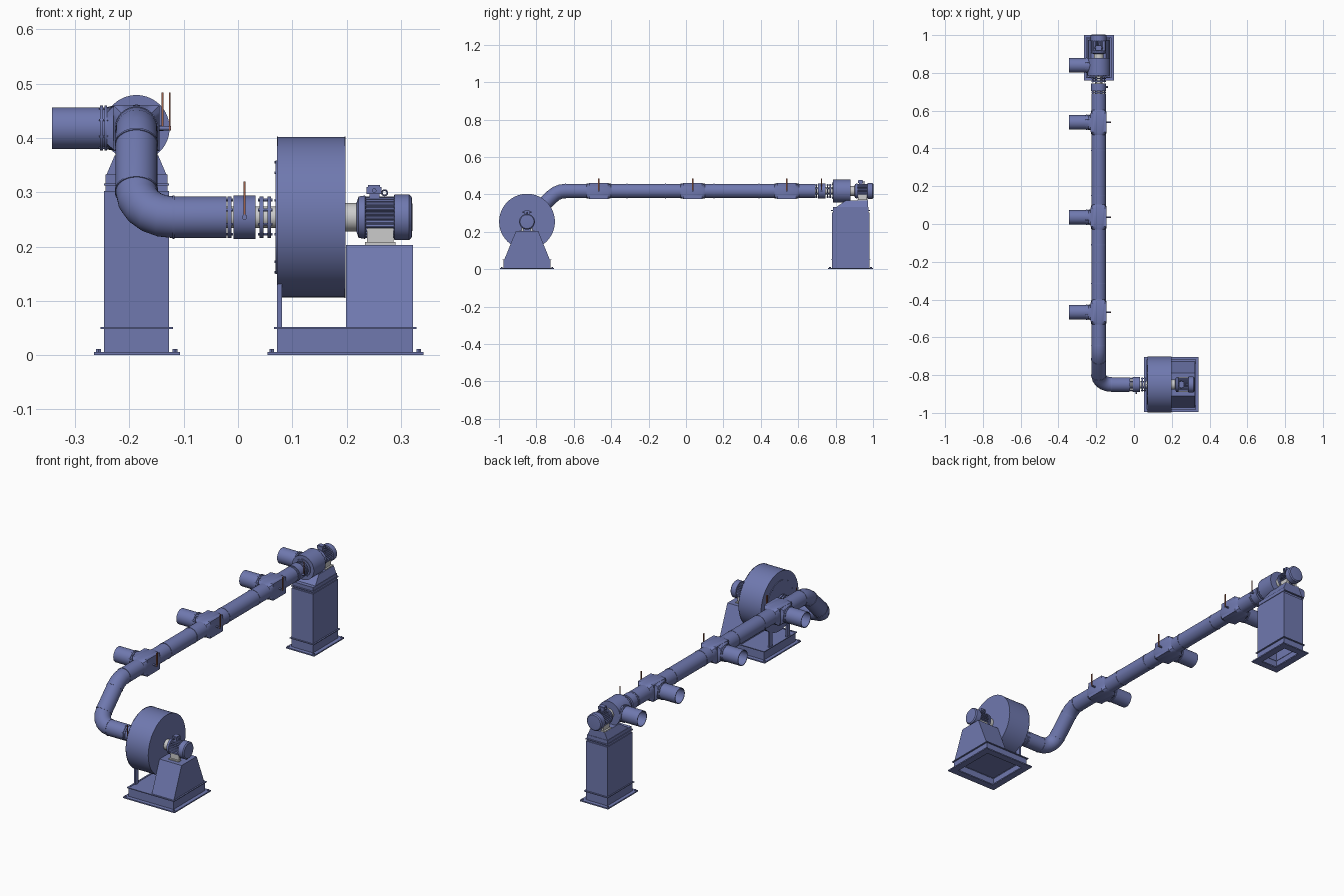
import bpy, math
from mathutils import Matrix, Vector
from math import sin, cos, pi, radians

if "Cube" in bpy.data.objects:
    bpy.data.objects.remove(bpy.data.objects["Cube"])


def material(name, rgb):
    m = bpy.data.materials.new(name)
    m.diffuse_color = (*rgb, 1)
    m.use_nodes = True
    m.node_tree.nodes["Principled BSDF"].inputs["Base Color"].default_value = m.diffuse_color
    return m


BLUE = material("blue_paint", (0.16, 0.19, 0.43))
BROWN = material("brown_handle", (0.35, 0.12, 0.07))
ID = Matrix.Identity(4)


def loft(name, rings, M=ID, mat=BLUE, caps=(True, True), loop=False):
    """Skin a list of equal-length point rings."""
    n, k = len(rings[0]), len(rings)
    verts = [M @ Vector(p) for r in rings for p in r]
    faces = []
    for a in range(k if loop else k - 1):
        b = (a + 1) % k
        for i in range(n):
            j = (i + 1) % n
            faces.append((a * n + i, a * n + j, b * n + j, b * n + i))
    if not loop:
        if caps[0]:
            faces.append(tuple(reversed(range(n))))
        if caps[1]:
            faces.append(tuple(range((k - 1) * n, k * n)))
    me = bpy.data.meshes.new(name)
    me.from_pydata(verts, [], faces)
    me.shade_smooth()
    me.set_sharp_from_angle(angle=radians(32))
    if mat:
        me.materials.append(mat)
    ob = bpy.data.objects.new(name, me)
    bpy.context.collection.objects.link(ob)
    return ob


def circle_x(t, r, n=40, square=False):
    """Round or square ring facing +x at distance t."""
    pts = []
    for i in range(n):
        c, s = cos(2 * pi * i / n), sin(2 * pi * i / n)
        q = r / max(abs(c), abs(s)) if square else r
        pts.append((t, q * c, q * s))
    return pts


def lathe(name, profile, M=ID, mat=BLUE, n=40, caps=(True, True)):
    return loft(name, [circle_x(t, r, n) for t, r in profile], M, mat, caps)


def cyl(name, t0, t1, r, M=ID, mat=BLUE, n=40):
    return lathe(name, [(t0, r), (t1, r)], M, mat, n)


def rect(x0, x1, y0, y1, z):
    return [(x0, y0, z), (x1, y0, z), (x1, y1, z), (x0, y1, z)]


def box(name, x0, x1, y0, y1, z0, z1, M=ID, mat=BLUE):
    return loft(name, [rect(x0, x1, y0, y1, z0), rect(x0, x1, y0, y1, z1)], M, mat)


def frame(name, x0, x1, y0, y1, z0, z1, w):
    """Flat rectangular ring plate."""
    o, i = (x0, x1, y0, y1), (x0 + w, x1 - w, y0 + w, y1 - w)
    return loft(name, [rect(*o, z0), rect(*o, z1), rect(*i, z1), rect(*i, z0)], loop=True)


def at(x, y, z, turn=0):
    return Matrix.Translation((x, y, z)) @ Matrix.Rotation(radians(turn), 4, 'Z')


def bolts(name, M, t0, t1, rad, count, r=0.003):
    for i in range(count):
        a = 2 * pi * (i + 0.5) / count
        cyl(name, t0, t1, r, M @ Matrix.Translation((0, rad * cos(a), rad * sin(a))), BLUE, 6)


def motor(name, M):
    lathe(name + "_front_shield", [(0, .026), (.004, .038), (.016, .04), (.018, .036)], M)
    # finned casing as a toothed outline
    fins = []
    for t in (.017, .072):
        ring = []
        for i in range(112):
            a = 2 * pi * (i + .5) / 112
            r = .038 if i % 4 < 2 else .033
            ring.append((t, r * cos(a), r * sin(a)))
        fins.append(ring)
    loft(name + "_fins", fins, M)
    lathe(name + "_fan_cover", [(.069, .038), (.07, .042), (.097, .042), (.102, .037), (.103, .025)], M)
    box(name + "_terminal_neck", .024, .043, -.012, .012, .03, .044, M)
    box(name + "_terminal_box", .019, .046, -.016, .016, .043, .056, M)
    box(name + "_terminal_lid", .021, .044, -.014, .014, .056, .059, M)
    for s in (-1, 1):
        cyl(name + "_cable_gland", -.005, .005, .004,
            M @ Matrix.Translation((.033, s * .018, .049)) @ Matrix.Rotation(pi / 2, 4, 'Z'), BLUE, 12)
    # lifting eye
    eye = []
    for i in range(16):
        a = 2 * pi * i / 16
        eye.append([(.052 + (.005 + .0015 * cos(b)) * cos(a), .0015 * sin(b),
                     .045 + (.005 + .0015 * cos(b)) * sin(a)) for b in [k * pi / 4 for k in range(8)]])
    loft(name + "_lifting_eye", eye, M, loop=True)
    # feet
    for s in (-1, 1):
        box(name + "_foot", .02, .068, s * .024 - .006, s * .024 + .006, -.046, -.02, M, None)
        box(name + "_foot_pad", .016, .072, s * .028 - .011, s * .028 + .011, -.051, -.046, M, None)


def fan_train(name, M, R, L):
    """Valve, flanges, fan casing and motor along +x, origin at the valve."""
    cyl(name + "_inner_duct", -.036, .062, .02, M, None)
    cyl(name + "_valve", -.02, .02, .04, M)
    for t in (-.040, -.031, .028, .042):
        cyl(name + "_flange", t, t + .007, .038, M)
    for t0, t1 in ((-.043, -.021), (.025, .052)):
        bolts(name + "_flange_bolt", M, t0, t1, .034, 8)
    cyl(name + "_handle_pivot", .038, .05, .005, M @ Matrix.Rotation(-pi / 2, 4, 'Z'), BLUE, 12)
    box(name + "_valve_handle", -.002, .002, -.05, -.046, -.004, .066, M, BROWN)
    # casing with thin rims
    lathe(name + "_casing", [(.06, R * .985), (.06, R), (.062, R), (.062, R * .992), (.058 + L, R * .992),
                             (.058 + L, R), (.06 + L, R), (.06 + L, R * .985)], M, n=64)
    cyl(name + "_inlet_plate", .057, .061, R * .7, M)
    bolts(name + "_inlet_bolt", M, .055, .06, R * .68, 10)
    cyl(name + "_shaft_housing", .06 + L, .083 + L, .026, M, None)
    motor(name + "_motor", M @ Matrix.Translation((.08 + L, 0, 0)))


def base(name, x0, x1, y0, y1):
    """Floor plate and stiffening band around a footing, with anchors."""
    frame(name + "_floor_plate", x0 - .018, x1 + .02, y0 - .02, y1 + .02, 0, .006, .036)
    frame(name + "_band", x0 - .006, x1 + .007, y0 - .006, y1 + .007, .048, .052, .008)
    for x in (x0 - .01, x1 + .011):
        for y in (y0 - .01, y1 + .01):
            cyl(name + "_anchor", .006, .011, .005,
                Matrix.Translation((x, y, 0)) @ Matrix.Rotation(-pi / 2, 4, 'Y'), BLUE, 6)


# large fan and its stand
BY, BZ = -.85, .254
fan_train("large_fan", at(.012, BY, BZ), .149, .126)
base("large_stand", .072, .322, BY - .125, BY + .125)
loft("large_stand_skirt", [rect(.072, .322, BY - .125, BY + .125, z) for z in (.003, .05)], caps=(False, True))
loft("large_motor_pedestal", [rect(.199, .322, BY - .122, BY + .122, .05),
                              rect(.199, .322, BY - .06, BY + .06, .203)])
for s in (-1, 1):
    y = BY + s * .07
    box("large_casing_leg", .072, .081, y - .012, y + .012, .05, .18)

# small fan and its stand
CX, CZ = -.187, .418
fan_train("small_fan", at(CX, .725, CZ, 90), .061, .095)
base("small_stand", CX - .06, CX + .06, .78, .98)
loft("small_stand_body", [rect(CX - .06, CX + .06, .78, .98, z) for z in (.003, .302)], caps=(False, True))
box("small_stand_top", CX - .057, CX + .057, .785, .975, .302, .333)
frame("small_stand_top_band", CX - .06, CX + .06, .775, .985, .312, .316, .008)
loft("small_motor_pedestal", [rect(CX - .055, CX + .055, .805, .973, .333),
                              rect(CX - .04, CX + .04, .855, .973, .368)])

# main duct swept along a rounded path
PR = .0385
corners = [Vector(p) for p in ((-.026, BY, BZ), (CX, BY, BZ), (CX, BY + CZ - BZ, CZ), (CX, .69, CZ))]
path = [(corners[0], (corners[1] - corners[0]).normalized())]
for i, rad, steps in ((1, .068, 5), (2, .1, 3)):
    a = (corners[i] - corners[i - 1]).normalized()
    b = (corners[i + 1] - corners[i]).normalized()
    ang = a.angle(b)
    start = corners[i] - a * rad * math.tan(ang / 2)
    side = (b - a * a.dot(b)).normalized()
    for k in range(steps + 1):
        t = ang * k / steps
        path.append((start + a * rad * sin(t) + side * rad * (1 - cos(t)), a * cos(t) + side * sin(t)))
path.append((corners[3], Vector((0, 1, 0))))
u, prev, rings = Vector((0, 0, 1)), path[0][1], []
for p, d in path:
    u = prev.rotation_difference(d) @ u
    prev, v = d, d.cross(u)
    rings.append([p + PR * (cos(2 * pi * i / 40) * u + sin(2 * pi * i / 40) * v) for i in range(40)])
loft("main_duct", rings)
# joint bands
for p, d in (path[1], path[6], path[7], path[10]):
    cyl("elbow_band", -.002, .002, PR + .0015, Matrix.Translation(p) @ d.to_track_quat('X', 'Z').to_matrix().to_4x4())
for y in (-.315, -.11, .15, .39):
    cyl("duct_band", -.003, .003, PR + .0015, at(CX, y, CZ, 90))


def branch(name, y):
    """Open side duct pointing to -x."""
    M = at(CX, y, CZ, 180)
    lathe(name + "_duct", [(.03, PR), (.156, PR), (.156, PR - .003), (.05, PR - .003)], M, caps=(False, True))
    for t in (.054, .062):
        cyl(name + "_flange", t, t + .005, PR + .003, M)
        bolts(name + "_bolt", M, t - .002, t + .007, PR + .001, 8, .002)


# three square tee pieces with side ducts and damper handles
for i, y in enumerate((-.467, .036, .538)):
    n = f"tee_{i + 1}"
    M = at(CX, y, CZ, 90)
    loft(n + "_body", [circle_x(-.066, PR), circle_x(-.05, .042, square=True),
                       circle_x(.05, .042, square=True), circle_x(.066, PR)], M)
    loft(n + "_side_collar", [circle_x(.04, .042, square=True), circle_x(.056, PR)], at(CX, y, CZ, 180))
    branch(n + "_branch", y)
    cyl(n + "_pivot", .04, .064, .004, at(CX, y, CZ), BLUE, 12)
    box(n + "_handle", CX + .06, CX + .063, y - .004, y + .004, CZ - .004, CZ + .066, mat=BROWN)
branch("small_fan_branch", .84)
